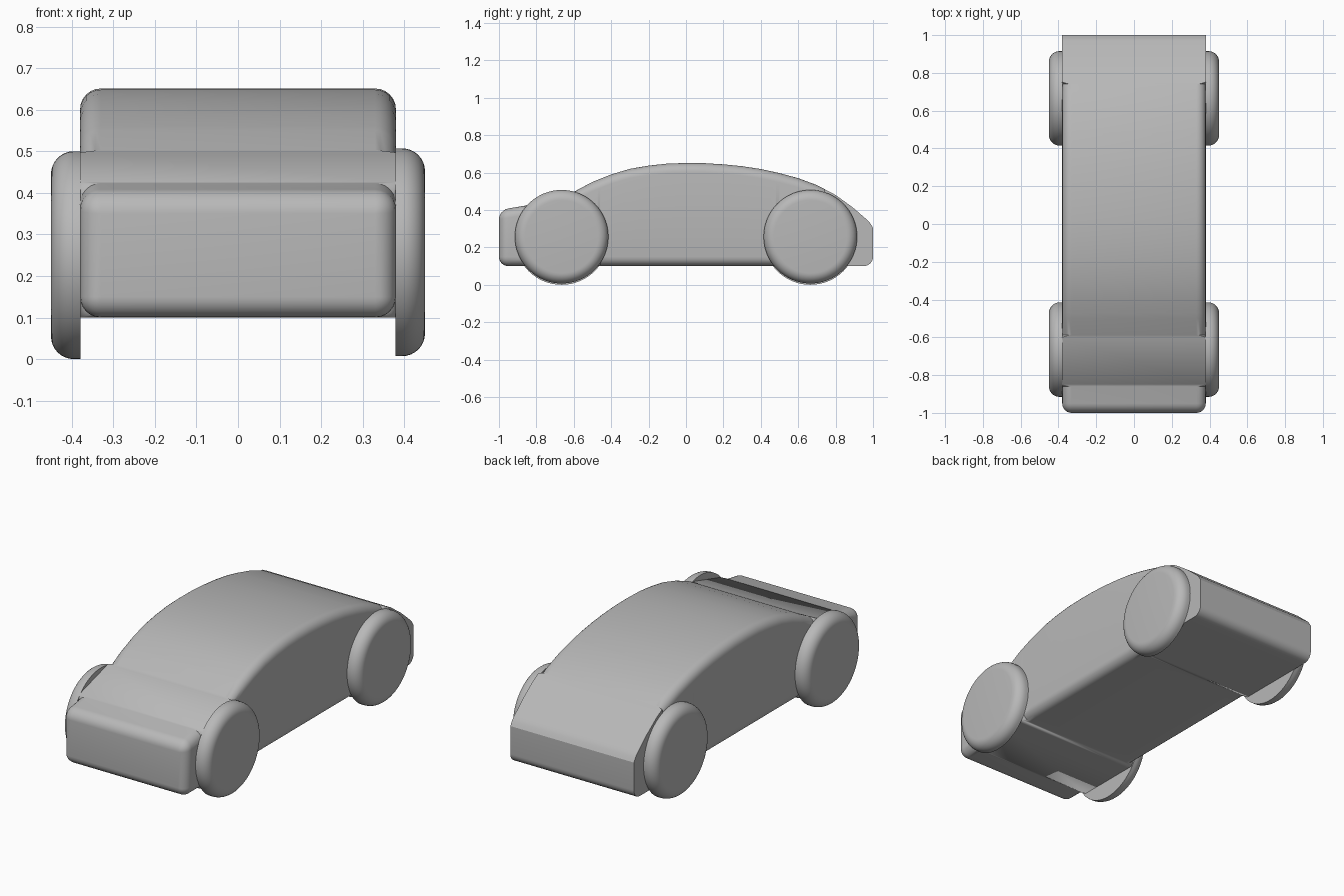
import bpy, bmesh
from math import sin, cos, pi, sqrt
from mathutils import Matrix

if "Cube" in bpy.data.objects:
    bpy.data.objects.remove(bpy.data.objects["Cube"], do_unlink=True)

grey = bpy.data.materials.new("plain_grey")
grey.use_nodes = True
colour = (0.48, 0.48, 0.48, 1)
grey.diffuse_color = colour
grey.node_tree.nodes["Principled BSDF"].inputs["Base Color"].default_value = colour

HALF, FLOOR, R, STEPS = 0.38, 0.1, 0.05, 6
AXLE, WHEEL_R, GAP = 0.665, 0.25, 0.012

# Hood, roof and tail outline as (y, z)
OUTLINE = [(-1, 0.4), (-0.86, 0.423), (-0.6, 0.497), (-0.5, 0.55), (-0.4, 0.59), (-0.3, 0.62),
           (-0.2, 0.637), (-0.1, 0.648), (0, 0.651), (0.1, 0.65), (0.2, 0.644), (0.3, 0.634),
           (0.4, 0.619), (0.5, 0.597), (0.6, 0.57), (0.7, 0.533), (0.8, 0.48), (0.89, 0.415),
           (0.98, 0.337), (1, 0.305)]


def roof(y):
    for (y0, z0), (y1, z1) in zip(OUTLINE, OUTLINE[1:]):
        if y <= y1:
            return z0 + (z1 - z0) * (y - y0) / (y1 - y0)
    return OUTLINE[-1][1]


def finish(name, bm):
    bmesh.ops.recalc_face_normals(bm, faces=bm.faces)
    mesh = bpy.data.meshes.new(name)
    bm.to_mesh(mesh)
    bm.free()
    obj = bpy.data.objects.new(name, mesh)
    bpy.context.collection.objects.link(obj)
    mesh.materials.append(grey)
    bpy.ops.object.select_all(action="DESELECT")
    obj.select_set(True)
    bpy.context.view_layer.objects.active = obj
    bpy.ops.object.shade_smooth_by_angle(angle=pi / 6)
    return obj


def section(bm, y, half, low, high, r_low, r_high):
    """Upright rectangle with separate corner radii at floor and roof."""
    ring = []
    corners = [(1, 1, r_high), (-1, 1, r_high), (-1, -1, r_low), (1, -1, r_low)]
    for i, (sx, sz, r) in enumerate(corners):
        cx = sx * (half - r)
        cz = high - r if sz > 0 else low + r
        for k in range(STEPS + 1):
            a = (i + k / STEPS) * pi / 2
            ring.append(bm.verts.new((cx + r * cos(a), y, cz + r * sin(a))))
    return ring


# Body: sections lofted from nose to tail, corners square beside the wheels
bm = bmesh.new()
rings = []
for k in range(STEPS + 1):
    a = k / STEPS * pi / 2
    y, inset = -1 + R * (1 - cos(a)), R * (1 - sin(a))
    rings.append(section(bm, y, HALF - inset, FLOOR + inset, roof(y) - inset, R - inset, R - inset))

jumps = [-0.86, -0.6, -0.47, 0.47, 0.74]
stations = {y for y, z in OUTLINE if -0.95 < y < 0.94}
stations |= set(jumps) | {j + GAP for j in jumps}
for y in sorted(stations):
    r_high = R if y <= -0.86 or -0.6 < y <= 0.74 else 0
    r_low = R if y <= -0.86 or -0.47 < y <= 0.47 else 0
    rings.append(section(bm, y, HALF, FLOOR, roof(y), r_low, r_high))

for k in range(STEPS + 1):
    a = k / STEPS * pi / 2
    y = 1 - R * (1 - sin(a))
    rings.append(section(bm, y, HALF, FLOOR + R * (1 - cos(a)), roof(y), 0, 0))

for a, b in zip(rings, rings[1:]):
    n = len(a)
    for i in range(n):
        bm.faces.new((a[i], a[(i + 1) % n], b[(i + 1) % n], b[i]))
bm.faces.new(rings[0])
bm.faces.new(rings[-1])
bmesh.ops.remove_doubles(bm, verts=bm.verts, dist=0.0005)
finish("car_body", bm)


# Wheels: half-rounded discs against the body sides
def wheel(name, side, y, z):
    bm = bmesh.new()
    inner, outer, edge = HALF - 0.001, 0.45, 0.055
    profile = [(inner, 0), (inner, WHEEL_R)]
    for k in range(9):
        a = k / 8 * pi / 2
        profile.append((outer - edge + edge * sin(a), WHEEL_R - edge + edge * cos(a)))
    profile.append((outer, 0))
    verts = [bm.verts.new((side * x, 0, r)) for x, r in profile]
    edges = [bm.edges.new(pair) for pair in zip(verts, verts[1:])]
    bmesh.ops.spin(bm, geom=verts + edges, cent=(0, 0, 0), axis=(1, 0, 0),
                   angle=2 * pi, steps=64, use_duplicate=False)
    bmesh.ops.remove_doubles(bm, verts=bm.verts, dist=0.0005)
    bmesh.ops.transform(bm, matrix=Matrix.Translation((0, y, z)), verts=bm.verts)
    finish(name, bm)


for side, side_name, height in ((1, "left", 0.257), (-1, "right", 0.25)):
    for end, end_name in ((-1, "front"), (1, "rear")):
        wheel(f"{end_name}_{side_name}_wheel", side, end * AXLE, height)
